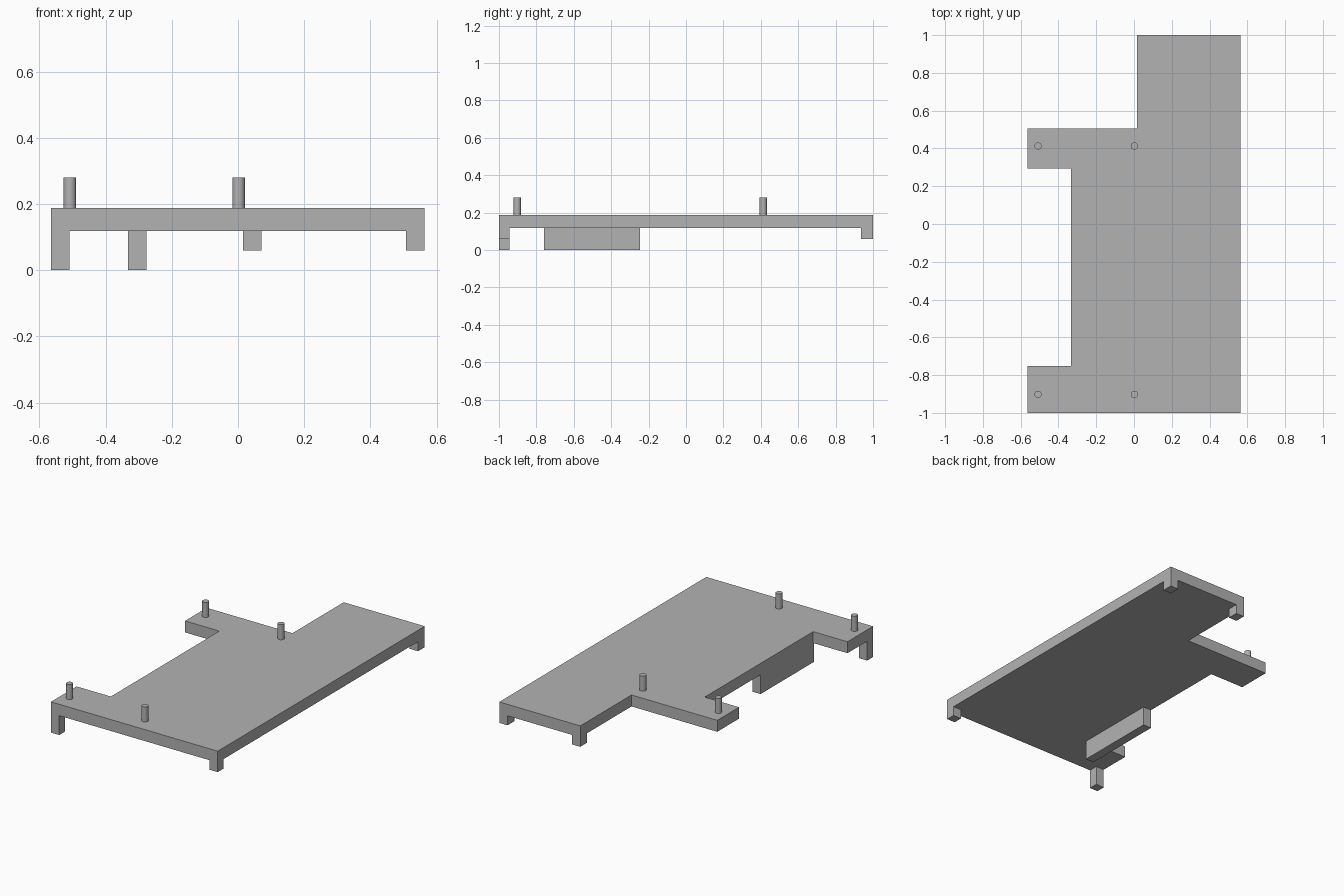
import bpy
import bmesh

cube = bpy.data.objects.get("Cube")
if cube:
    bpy.data.objects.remove(cube)

grey = bpy.data.materials.new("plain grey")
grey.use_nodes = True
COLOUR = (0.45, 0.45, 0.45, 1)
grey.diffuse_color = COLOUR
grey.node_tree.nodes["Principled BSDF"].inputs["Base Color"].default_value = COLOUR

UNDER, TOP, PIN_TOP = 0.118, 0.188, 0.28
LEFT, RIGHT, FRONT, BACK = 0.563, -0.565, -1.0, 1.0
FOOT = 0.056


def prism(name, outline, bottom, top):
    """Extrude a flat outline upward into a solid."""
    bm = bmesh.new()
    face = bm.faces.new([bm.verts.new((x, y, bottom)) for x, y in outline])
    up = bmesh.ops.extrude_face_region(bm, geom=[face])["geom"]
    verts = [g for g in up if isinstance(g, bmesh.types.BMVert)]
    bmesh.ops.translate(bm, verts=verts, vec=(0, 0, top - bottom))
    bmesh.ops.recalc_face_normals(bm, faces=bm.faces)
    mesh = bpy.data.meshes.new(name)
    bm.to_mesh(mesh)
    bm.free()
    mesh.materials.append(grey)
    obj = bpy.data.objects.new(name, mesh)
    bpy.context.collection.objects.link(obj)
    return obj


def block(name, x0, x1, y0, y1, bottom):
    prism(name, [(x0, y0), (x1, y0), (x1, y1), (x0, y1)], bottom, UNDER)


# Notched base plate
INNER, STEP = -0.333, 0.015
prism("base_plate", [
    (RIGHT, FRONT), (LEFT, FRONT), (LEFT, BACK), (STEP, BACK),
    (STEP, 0.505), (RIGHT, 0.505), (RIGHT, 0.295), (INNER, 0.295),
    (INNER, -0.753), (RIGHT, -0.753)], UNDER, TOP)

# Corner feet, the front right one longer
block("front_right_foot", RIGHT, RIGHT + FOOT, FRONT, FRONT + FOOT, 0)
block("front_left_foot", LEFT - FOOT, LEFT, FRONT, FRONT + FOOT, 0.06)
block("back_left_foot", LEFT - FOOT, LEFT, BACK - 0.065, BACK, 0.06)
block("back_right_foot", STEP, STEP + FOOT, BACK - 0.065, BACK, 0.06)

# Long rail under the notch edge
block("under_rail", INNER, INNER + FOOT, -0.76, -0.245, 0)

# Four locating pins
for side, x in (("right", -0.508), ("middle", 0.002)):
    for end, y in (("front", -0.902), ("back", 0.413)):
        bpy.ops.mesh.primitive_cylinder_add(
            vertices=32, radius=0.019, depth=PIN_TOP - TOP,
            location=(x, y, (PIN_TOP + TOP) / 2))
        pin = bpy.context.object
        pin.name = f"{end}_{side}_pin"
        pin.data.materials.append(grey)
        bpy.ops.object.shade_smooth_by_angle()
